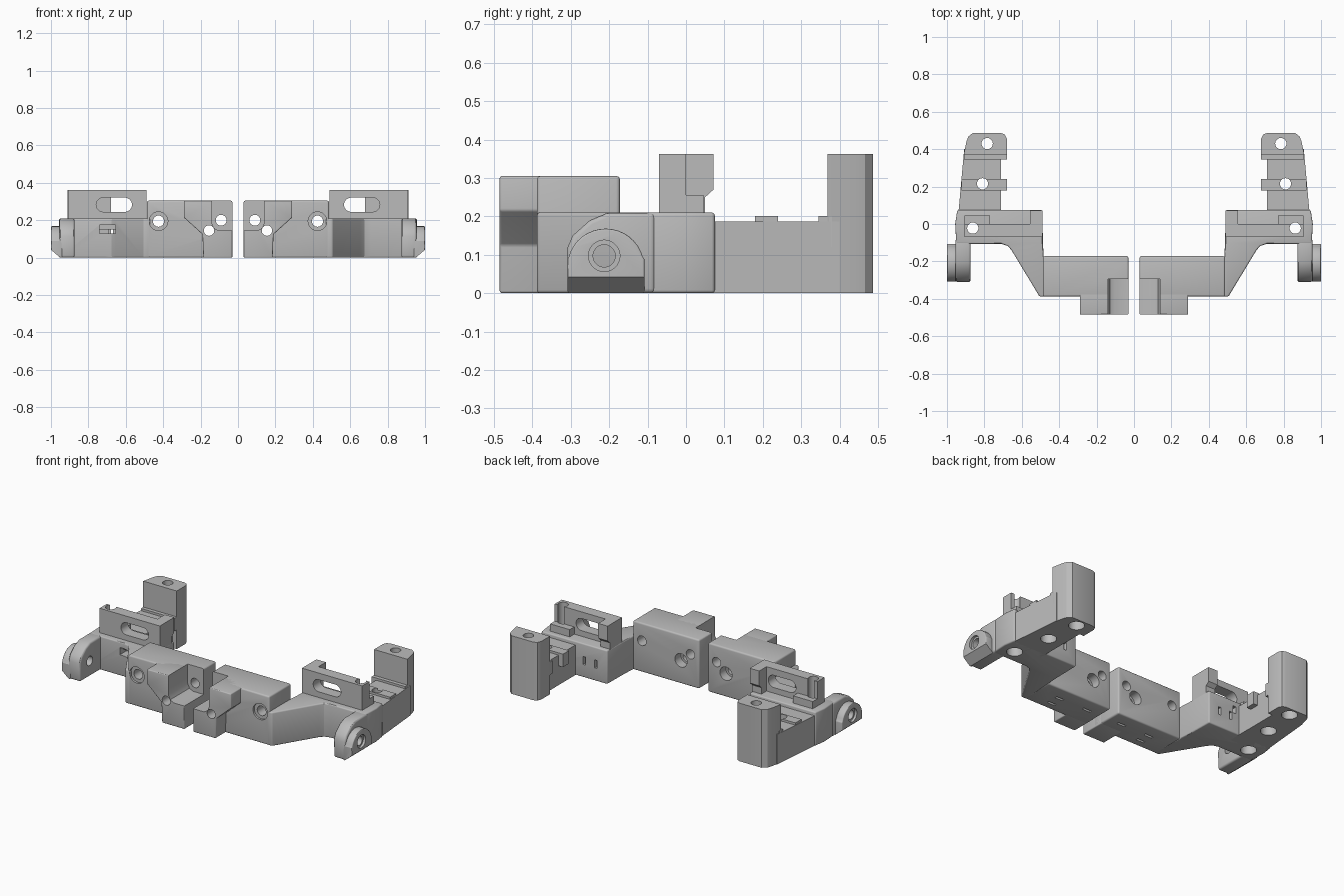
import bpy, bmesh, math
from mathutils import Vector

if "Cube" in bpy.data.objects:
    bpy.data.objects.remove(bpy.data.objects["Cube"])

grey = bpy.data.materials.new("plain_grey")
grey.use_nodes = True
COLOR = (0.5, 0.5, 0.5, 1)
grey.diffuse_color = COLOR
grey.node_tree.nodes["Principled BSDF"].inputs["Base Color"].default_value = COLOR


def prism(name, pts, axis, lo, hi):
    """Extrude a 2D profile along an axis."""
    place = {"x": lambda u, v, w: (w, u, v),
             "y": lambda u, v, w: (u, w, v),
             "z": lambda u, v, w: (u, v, w)}[axis]
    bm = bmesh.new()
    face = bm.faces.new([bm.verts.new(place(u, v, lo)) for u, v in pts])
    grown = bmesh.ops.extrude_face_region(bm, geom=[face])["geom"]
    shift = Vector(place(0, 0, hi - lo))
    bmesh.ops.translate(bm, vec=shift, verts=[g for g in grown if isinstance(g, bmesh.types.BMVert)])
    bmesh.ops.recalc_face_normals(bm, faces=bm.faces)
    mesh = bpy.data.meshes.new(name)
    bm.to_mesh(mesh)
    bm.free()
    mesh.materials.append(grey)
    obj = bpy.data.objects.new(name, mesh)
    bpy.context.scene.collection.objects.link(obj)
    return obj


def rect(u0, u1, v0, v1):
    return [(u0, v0), (u1, v0), (u1, v1), (u0, v1)]


def arc(cu, cv, r, a0, a1, n=16):
    angles = [math.radians(a0 + (a1 - a0) * i / n) for i in range(n + 1)]
    return [(cu + r * math.cos(a), cv + r * math.sin(a)) for a in angles]


def box(name, x, y, z):
    return prism(name, rect(*x, *y), "z", *z)


cutters = []


def cut(obj):
    obj.hide_render = True
    cutters.append(obj)
    return obj


def hole(u, v, r, axis, lo, hi):
    return cut(prism("hole_cutter", arc(u, v, r, 0, 360, 28)[:-1], axis, lo, hi))


def finish(obj, cuts=(), bevel=0, one_side=()):
    """Bevel, cut, mirror to the other half, then bake and shade."""
    if bevel:
        b = obj.modifiers.new("bevel", "BEVEL")
        b.width, b.segments, b.limit_method = bevel, 3, "ANGLE"
        b.angle_limit = math.radians(40)

    def subtract(c):
        m = obj.modifiers.new("cut", "BOOLEAN")
        m.operation, m.solver, m.object = "DIFFERENCE", "EXACT", c

    for c in cuts:
        subtract(c)
    obj.modifiers.new("mirror", "MIRROR").use_mirror_merge = False
    for c in one_side:
        subtract(c)
    graph = bpy.context.evaluated_depsgraph_get()
    mesh = bpy.data.meshes.new_from_object(obj.evaluated_get(graph))
    obj.modifiers.clear()
    obj.data = mesh
    bpy.ops.object.select_all(action="DESELECT")
    obj.select_set(True)
    bpy.context.view_layer.objects.active = obj
    bpy.ops.object.shade_smooth_by_angle(angle=math.radians(30))


# Centre blocks: corner pocket and front-to-back bores
pocket = cut(prism("pocket_cutter", [(0, 0.4), (0.14, 0.4), (0.14, 0.185), (0.128, 0.158),
                                     (0.105, 0.145), (0, 0.145)], "y", -0.6, -0.295))
bores = [hole(0.09, 0.2, 0.029, "y", -0.6, 0), hole(0.155, 0.145, 0.028, "y", -0.6, 0)]
back_bore = hole(0.155, 0.145, 0.042, "y", -0.23, -0.1)
side_bores = [hole(0.425, 0.195, 0.03, "y", -0.6, 0), hole(0.425, 0.195, 0.05, "y", -0.5, -0.375)]
slits = [cut(box("slit_cutter", (x, x + 0.055), (y, y + 0.015), (-0.1, 0.03)))
         for x, y in ((0.1, -0.27), (0.3, -0.27), (0.3, -0.34))]
finish(box("centre_block", (0.03, 0.487), (-0.388, -0.172), (0, 0.305)),
       [pocket, *bores, back_bore, *side_bores, *slits], 0.01)
nose = [(0.03, 0), (0.185, 0), (0.19, 0.125), (0.29, 0.215), (0.29, 0.305), (0.03, 0.305)]
finish(prism("front_nose", nose, "y", -0.485, -0.32), [pocket, *bores], 0.006)

# Vertical screw holes with wider seats underneath
screws = []
for x, y in ((0.785, 0.43), (0.81, 0.215), (0.862, -0.022)):
    screws += [hole(x, y, 0.03, "z", -0.1, 0.5), hole(x, y, 0.046, "z", -0.1, 0.06)]

# Arm joining the block to the outer side
arm = [(0.47, -0.388), (0.505, -0.388), (0.655, -0.14), (0.675, -0.117), (0.71, -0.106),
       (0.95, -0.106), (0.956, 0), (0.945, 0.075), (0.49, 0.075), (0.487, -0.1)]
back_slots = [cut(box("slot_cutter", (x, x + 0.018), (0.03, 0.2), (0.08, 0.13))) for x in (0.56, 0.64)]
side_slot = cut(box("slot_cutter", (-0.74, -0.655), (-0.2, -0.04), (0.13, 0.175)))
slot_exit = cut(box("slot_cutter", (-0.69, -0.668), (-0.2, 0.2), (0.13, 0.175)))
finish(prism("side_arm", arm, "z", 0, 0.21), [*screws, *back_slots], 0.008, [side_slot, slot_exit])

# Rear arm with two raised strips
rear = [(0.71, 0), (0.945, 0), (0.935, 0.1), (0.908, 0.4), (0.71, 0.4)]
finish(prism("rear_arm", rear, "z", 0, 0.187), screws)
strips = ((0.18, 0.24, 0.922), (0.345, 0.38, 0.91))
for y0, y1, x1 in strips:
    finish(box("cross_strip", (0.68, x1), (y0, y1), (0.12, 0.201)), screws)

# Rear pillar
pillar = [(0.68, 0.368), (0.911, 0.368), (0.896, 0.44), (0.887, 0.466), (0.862, 0.487),
          (0.712, 0.487), (0.69, 0.478), (0.68, 0.456)]
finish(prism("rear_pillar", pillar, "z", 0, 0.362), screws)

# Upright wall with a rounded window, inner post and outer step
window = cut(prism("window_cutter", arc(0.605, 0.283, 0.038, 90, 270) + arc(0.72, 0.283, 0.038, -90, 90),
                   "y", -0.2, 0.2))
finish(box("upright_wall", (0.49, 0.905), (-0.07, 0), (0.15, 0.362)), [window, *screws])
post = [(-0.068, 0.15), (0.05, 0.15), (0.05, 0.25), (0.072, 0.27), (0.072, 0.362), (-0.068, 0.362)]
finish(prism("inner_post", post, "x", 0.49, 0.555))
finish(box("wall_step", (0.77, 0.905), (-0.02, 0.045), (0.15, 0.255)), screws)

# Outer side bracket with a round boss and sideways bore
bore = [hole(-0.213, 0.097, 0.029, "x", 0.8, 1.1), hole(-0.213, 0.097, 0.041, "x", 0.985, 1.1)]
plate = [(-0.08, 0), (-0.305, 0), (-0.31, 0.115), (-0.295, 0.15), (-0.25, 0.19), (-0.205, 0.209), (-0.08, 0.209)]
finish(prism("bracket_plate", plate, "x", 0.873, 0.955), bore, 0.012)
boss = [(-0.308, 0)] + [(-0.308, 0.09)] + arc(-0.209, 0.068, 0.1, 165, 15) + [(-0.108, 0.09), (-0.108, 0)]
wedge = cut(prism("wedge_cutter", [(0.945, -0.01), (1.1, -0.01), (1.1, 0.12), (1, 0.042), (0.95, 0)],
                  "y", -0.5, 0.1))
finish(prism("bracket_boss", boss, "x", 0.94, 1.0), [*bore, wedge], 0.005)

# Remove the helpers
for c in cutters:
    bpy.data.objects.remove(c)
